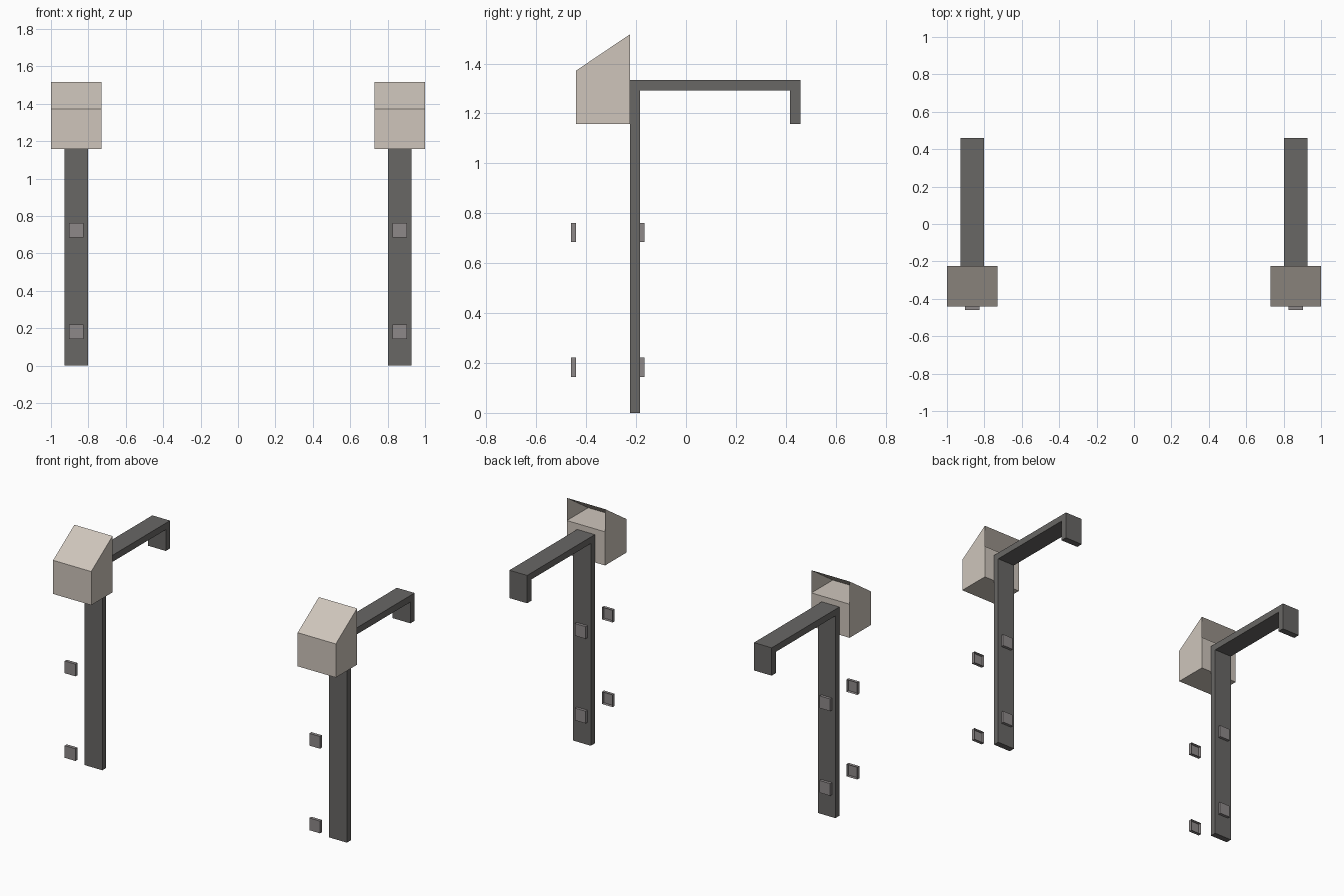
import bpy, bmesh
from mathutils import Vector

if "Cube" in bpy.data.objects:
    bpy.data.objects.remove(bpy.data.objects["Cube"])

CX = 0.865  # distance of each post from the centre line


def material(name, rgb):
    m = bpy.data.materials.new(name)
    m.diffuse_color = (*rgb, 1)
    m.use_nodes = True
    m.node_tree.nodes["Principled BSDF"].inputs["Base Color"].default_value = m.diffuse_color
    return m


DARK = material("dark_metal", (0.14, 0.135, 0.13))
BEIGE = material("beige_housing", (0.62, 0.56, 0.50))
GREY = material("grey_plate", (0.27, 0.25, 0.25))


def prism(name, profile, half_width, mat, open_dir=None):
    """Extrude a (y, z) profile along x, optionally remove faces on one side, mirror it."""
    bm = bmesh.new()
    face = bm.faces.new([bm.verts.new((CX - half_width, y, z)) for y, z in profile])
    ext = bmesh.ops.extrude_face_region(bm, geom=[face], use_keep_orig=True)
    moved = [v for v in ext["geom"] if isinstance(v, bmesh.types.BMVert)]
    bmesh.ops.translate(bm, verts=moved, vec=(2 * half_width, 0, 0))
    bmesh.ops.recalc_face_normals(bm, faces=bm.faces)
    if open_dir:
        gone = [f for f in bm.faces if f.normal.dot(Vector(open_dir)) > 0.99]
        bmesh.ops.delete(bm, geom=gone, context='FACES')
    mesh = bpy.data.meshes.new(name)
    bm.to_mesh(mesh)
    bm.free()
    mesh.materials.append(mat)
    ob = bpy.data.objects.new(name, mesh)
    bpy.context.collection.objects.link(ob)
    mod = ob.modifiers.new("mirror", 'MIRROR')
    mod.use_mirror_merge = False
    return ob


def rect(y0, y1, z0, z1):
    return [(y0, z0), (y1, z0), (y1, z1), (y0, z1)]


# Hooked posts: upright, top arm and short drop at the end
prism("hook_post", [(-0.225, 0), (-0.185, 0), (-0.185, 1.293), (0.417, 1.293),
                    (0.417, 1.157), (0.459, 1.157), (0.459, 1.335), (-0.225, 1.335)],
      0.0625, DARK)

# Head: closed box with a sloped hood above it, open at the back
prism("head_box", rect(-0.44, -0.225, 1.157, 1.372), 0.135, BEIGE)
hood = prism("head_hood", [(-0.44, 1.372), (-0.225, 1.372), (-0.225, 1.517)],
             0.135, BEIGE, (0, 1, 0))
bm = bmesh.new()
bm.from_mesh(hood.data)
bmesh.ops.delete(bm, geom=[f for f in bm.faces if f.normal.z < -0.9], context='FACES')
bm.to_mesh(hood.data)
bm.free()

# Small plates: floating in front (open backs) and against the post (open fronts)
for level, z in (("lower", 0.182), ("upper", 0.723)):
    prism(f"front_plate_{level}", rect(-0.461, -0.44, z - 0.039, z + 0.039),
          0.038, GREY, (0, 1, 0))
    prism(f"rear_plate_{level}", rect(-0.188, -0.167, z - 0.039, z + 0.039),
          0.038, GREY, (0, -1, 0))
